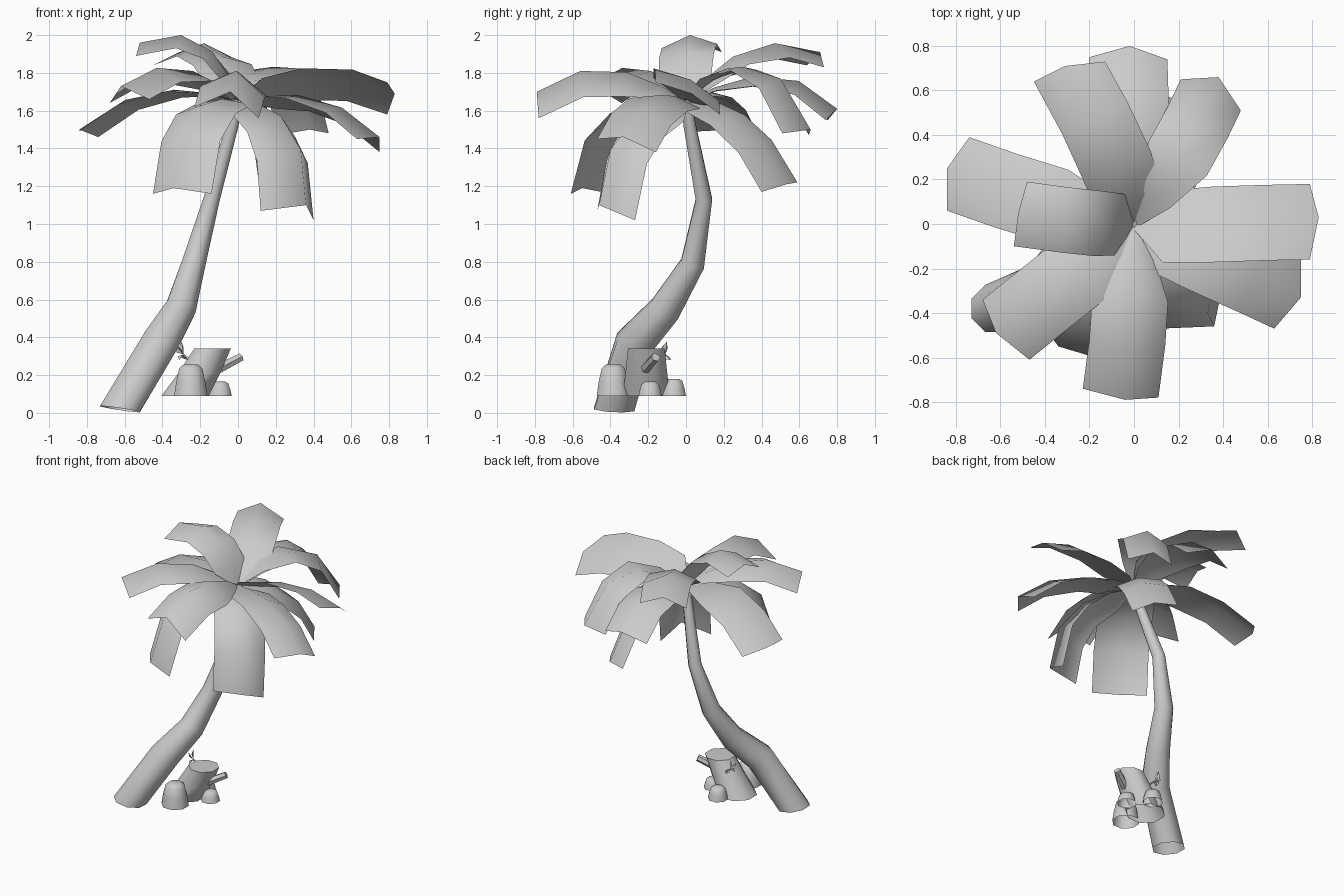
import bpy
import bmesh
import math
from mathutils import Vector

default_cube = bpy.data.objects.get("Cube")
if default_cube:
    bpy.data.objects.remove(default_cube, do_unlink=True)

# One plain grey for everything
grey = bpy.data.materials.new("plain_grey")
grey.use_nodes = True
colour = (0.6, 0.6, 0.6, 1)
grey.diffuse_color = colour
grey.node_tree.nodes["Principled BSDF"].inputs["Base Color"].default_value = colour

UP = Vector((0, 0, 1))
CROWN = Vector((0, 0, 1.65))
NARROW, WIDE = .6, .95


def finish(name, bm, angle):
    """Turn a bmesh into a named, softly shaded object."""
    mesh = bpy.data.meshes.new(name)
    bm.to_mesh(mesh)
    bm.free()
    mesh.materials.append(grey)
    obj = bpy.data.objects.new(name, mesh)
    bpy.context.scene.collection.objects.link(obj)
    bpy.ops.object.select_all(action='DESELECT')
    obj.select_set(True)
    bpy.context.view_layer.objects.active = obj
    bpy.ops.object.shade_smooth_by_angle(angle=math.radians(angle))


def tube(name, path, radii, sides=8, base_axis=None, level=False):
    """Sweep a ring along a path, open below; level rings stay horizontal."""
    bm = bmesh.new()
    pts = [Vector(p) for p in path]
    rings = []
    for i, (p, r) in enumerate(zip(pts, radii)):
        before = pts[max(i - 1, 0)]
        after = pts[min(i + 1, len(pts) - 1)]
        axis = (after - before).normalized()
        if level:
            axis = UP
        elif i == 0 and base_axis:
            axis = Vector(base_axis).normalized()
        side = Vector((0, 1, 0)).cross(axis).normalized()
        depth = axis.cross(side)
        ring = []
        for k in range(sides):
            a = math.tau * (k + 0.5) / sides
            ring.append(bm.verts.new(p + r * (side * math.cos(a) + depth * math.sin(a))))
        rings.append(ring)
    for low, high in zip(rings, rings[1:]):
        for k in range(sides):
            n = (k + 1) % sides
            bm.faces.new((low[k], low[n], high[n], high[k]))
    bm.faces.new(rings[-1])
    finish(name, bm, 50)


def leaf(name, base_width, middle, tip, corner_a, corner_b):
    """Arched, softly folded frond from the crown to a pointed tip."""
    middle, tip = Vector(middle), Vector(tip)
    handle = middle * 2 - (CROWN + tip) / 2
    offsets = [Vector(c) - tip for c in (corner_a, corner_b)]
    bm = bmesh.new()
    rows = []
    for t, width in ((0, .12), (.15, base_width), (.37, 1), (.68, 1), (1, 1)):
        s = 1 - t
        ridge = CROWN * s * s + handle * 2 * s * t + tip * t * t
        along = ((handle - CROWN) * s + (tip - handle) * t).normalized()
        row = [ridge]
        for off in offsets:
            # Square off the rows behind the pointed tip
            across = off if t == 1 else off - along * off.dot(along)
            row.append(ridge + across * width)
        rows.append([bm.verts.new(row[j]) for j in (1, 0, 2)])
    for near, far in zip(rows, rows[1:]):
        for j in range(2):
            bm.faces.new((near[j], far[j], far[j + 1], near[j + 1]))
    bm.normal_update()
    if sum(f.normal.z for f in bm.faces) < 0:
        bmesh.ops.reverse_faces(bm, faces=bm.faces)
    finish(name, bm, 85)


# Curved trunk
tube("trunk",
     [(-.625, -.38, .02), (-.415, -.275, .37), (-.305, -.11, .55), (-.235, .035, .79),
      (-.14, .095, 1.13), (-.03, .02, 1.52), (0, 0, 1.66)],
     [.115, .105, .087, .068, .047, .035, .03], base_axis=(.15, .05, 1))

# Crown fronds, going round from the +x side
leaf("left_leaf", WIDE, (.45, .02, 1.77), (.83, .03, 1.69), (.79, -.16, 1.75), (.79, .18, 1.58))
leaf("left_front_leaf", WIDE, (.42, -.18, 1.665), (.75, -.33, 1.46), (.63, -.47, 1.45), (.75, -.16, 1.38))
leaf("left_front_drooping_leaf", WIDE, (.28, -.33, 1.51), (.36, -.46, 1.1), (.12, -.47, 1.07), (.4, -.27, 1.02))
leaf("front_leaf", NARROW, (0, -.42, 1.82), (-.04, -.79, 1.7), (-.23, -.74, 1.62), (.11, -.78, 1.56))
leaf("right_front_drooping_leaf", WIDE, (-.24, -.39, 1.58), (-.34, -.55, 1.19), (-.45, -.4, 1.16), (-.14, -.61, 1.16))
leaf("right_front_leaf", NARROW, (-.32, -.25, 1.83), (-.62, -.49, 1.73), (-.68, -.34, 1.64), (-.47, -.61, 1.66))
leaf("right_leaf", NARROW, (-.45, .12, 1.7), (-.84, .25, 1.5), (-.84, .06, 1.49), (-.74, .39, 1.46))
leaf("upper_right_leaf", WIDE, (-.2, .01, 1.965), (-.52, .05, 1.96), (-.54, -.1, 1.89), (-.48, .19, 1.91))
leaf("right_back_leaf", WIDE, (-.12, .34, 1.93), (-.31, .71, 1.91), (-.45, .64, 1.84), (-.13, .73, 1.83))
leaf("back_leaf", NARROW, (-.01, .46, 1.785), (-.02, .8, 1.61), (-.2, .75, 1.55), (.15, .74, 1.55))
leaf("left_back_leaf", NARROW, (.24, .39, 1.83), (.38, .66, 1.5), (.21, .65, 1.47), (.48, .51, 1.48))
leaf("left_back_drooping_leaf", WIDE, (.19, .3, 1.53), (.26, .53, 1.21), (.11, .59, 1.22), (.35, .4, 1.17))

# Leaning stump with a short broken branch
tube("stump", [(-.28, -.21, .09), (-.205, -.21, .21), (-.135, -.21, .34)],
     [.135, .12, .105], level=True)
tube("stump_branch", [(-.1, -.215, .235), (.015, -.16, .295)], [.028, .024], sides=6)


def rock(name, x, y, radius, top):
    """Rounded, tapering boulder."""
    base = .09
    path = [(x, y, base + (top - base) * f) for f in (0, .45, .88, 1)]
    tube(name, path, [radius * f for f in (1, .88, .7, .45)], level=True)


rock("front_rock", -.25, -.385, .095, .255)
rock("left_rock", -.095, -.19, .067, .165)
rock("back_rock", -.22, -.065, .07, .18)

# Small sprout on the side of the stump
tube("sprout_stem", [(-.23, -.14, .26), (-.29, -.11, .31)], [.01, .006], sides=5)


def sprout_leaf(name, root, tip):
    """Diamond leaf, folded along its middle."""
    root, tip = Vector(root), Vector(tip)
    along = tip - root
    side = along.cross(Vector((1, 1, 0))).normalized() * .02
    lift = along.cross(side).normalized() * .01
    centre = root + along * .45
    bm = bmesh.new()
    a, b, c, d = [bm.verts.new(p) for p in (root, centre + side + lift, tip, centre - side + lift)]
    bm.faces.new((a, b, c))
    bm.faces.new((a, c, d))
    finish(name, bm, 30)


stem_top = (-.29, -.11, .31)
for i, tip in enumerate([(-.3, -.1, .38), (-.33, -.12, .36), (-.27, -.08, .28), (-.31, -.14, .28)]):
    sprout_leaf(f"sprout_leaf_{i + 1}", stem_top, tip)
